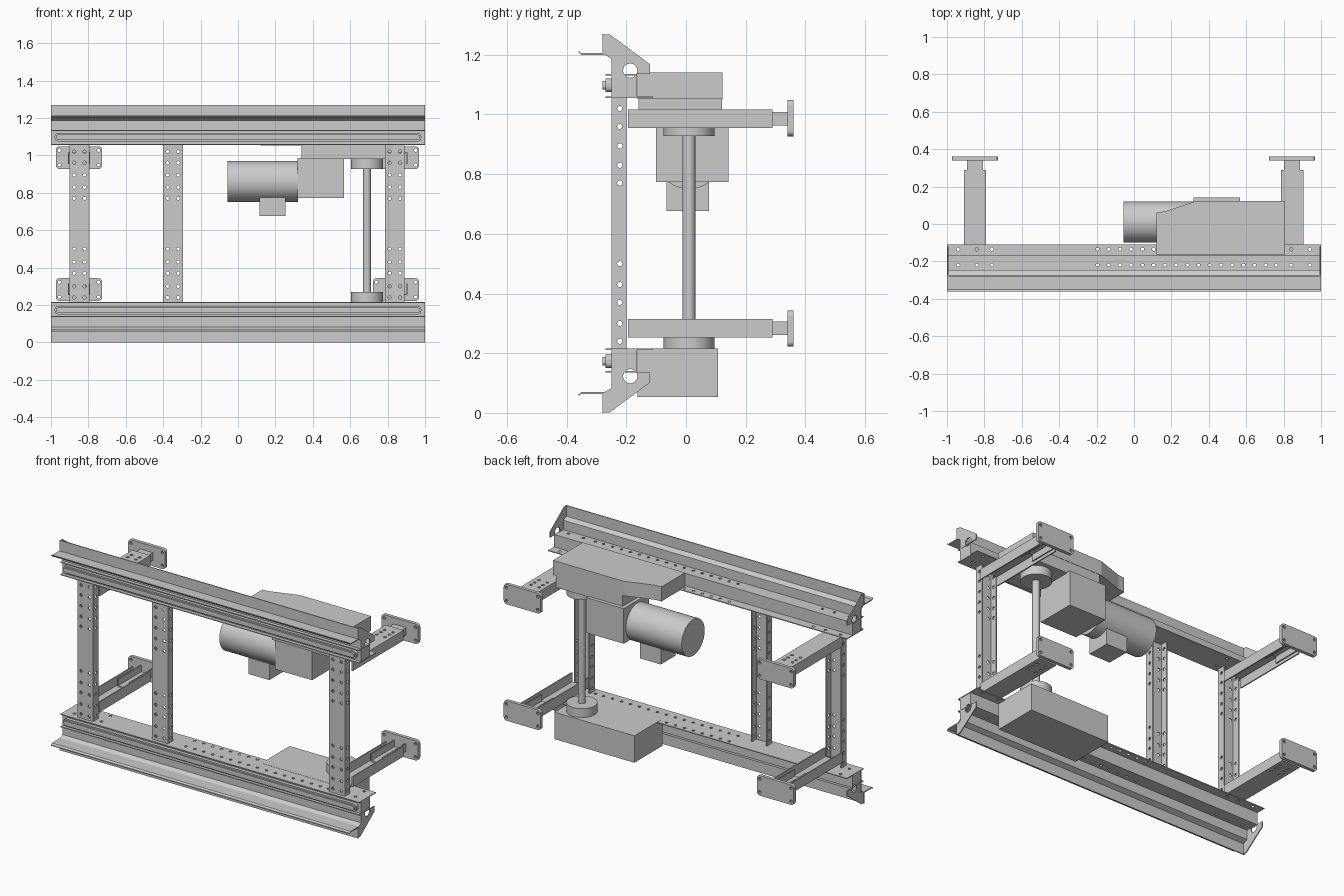
import bpy, bmesh, math

if "Cube" in bpy.data.objects:
    bpy.data.objects.remove(bpy.data.objects["Cube"])

H = 1.27  # overall height: lower parts mirror upper ones about H / 2


def make(name, bm):
    bmesh.ops.recalc_face_normals(bm, faces=bm.faces)
    me = bpy.data.meshes.new(name)
    bm.to_mesh(me)
    bm.free()
    ob = bpy.data.objects.new(name, me)
    bpy.context.collection.objects.link(ob)
    return ob


def to3(axis, u, v, w):
    return {'x': (w, u, v), 'y': (u, w, v), 'z': (u, v, w)}[axis]


def add_prism(bm, pts, axis, a, b):
    lo = [bm.verts.new(to3(axis, u, v, a)) for u, v in pts]
    hi = [bm.verts.new(to3(axis, u, v, b)) for u, v in pts]
    bm.faces.new(lo)
    bm.faces.new(hi)
    n = len(pts)
    for i in range(n):
        j = (i + 1) % n
        bm.faces.new((lo[i], lo[j], hi[j], hi[i]))


def prism(name, pts, axis, a, b):
    bm = bmesh.new()
    add_prism(bm, pts, axis, a, b)
    return make(name, bm)


def rect(u0, u1, v0, v1):
    return [(u0, v0), (u1, v0), (u1, v1), (u0, v1)]


def box(name, x0, x1, y0, y1, z0, z1):
    return prism(name, rect(x0, x1, y0, y1), 'z', z0, z1)


def circle(u, v, r, n=12):
    return [(u + r * math.cos(2 * math.pi * i / n), v + r * math.sin(2 * math.pi * i / n)) for i in range(n)]


def rounded(u0, u1, v0, v1, r, n=4):
    pts = []
    for k, (u, v) in enumerate([(u1 - r, v1 - r), (u0 + r, v1 - r), (u0 + r, v0 + r), (u1 - r, v0 + r)]):
        for i in range(n + 1):
            t = math.pi / 2 * (k + i / n)
            pts.append((u + r * math.cos(t), v + r * math.sin(t)))
    return pts


def channel(u0, u1, v0, v1, t=0.007):
    """U profile, web at v1, open towards v0."""
    return [(u0, v0), (u0, v1), (u1, v1), (u1, v0), (u1 - t, v0), (u1 - t, v1 - t), (u0 + t, v1 - t), (u0 + t, v0)]


def drill(ob, holes, axis, a, b, r=0.009, n=10):
    bm = bmesh.new()
    for u, v in holes:
        add_prism(bm, circle(u, v, r, n), axis, a, b)
    cut = make("hole_cutter", bm)
    cut.hide_render = True
    m = ob.modifiers.new("holes", 'BOOLEAN')
    m.operation, m.solver, m.object = 'DIFFERENCE', 'EXACT', cut
    bpy.context.view_layer.objects.active = ob
    bpy.ops.object.modifier_apply(modifier=m.name)
    bpy.data.objects.remove(cut)


def cylinder(name, axis, u, v, r, a, b, n=48):
    ob = prism(name, circle(u, v, r, n), axis, a, b)
    bpy.ops.object.select_all(action='DESELECT')
    ob.select_set(True)
    bpy.context.view_layer.objects.active = ob
    bpy.ops.object.shade_smooth_by_angle(angle=math.radians(30))
    return ob


mirrored = []  # upper parts repeated at the bottom

# Long rails: front guard with lip, flanges, web and belt track
guard = [(-.28, 1.27), (-.28, 1.206), (-.35, 1.206), (-.36, 1.213), (-.36, 1.208), (-.351, 1.2), (-.272, 1.2),
         (-.25, 1.187), (-.25, 1.06), (-.245, 1.06), (-.245, 1.192), (-.274, 1.206), (-.274, 1.27)]
mirrored.append(prism("guard_rail", guard, 'x', -1, 1))
lower = box("post_flange", -1, 1, -.27, -.11, 1.055, 1.06)
upper = box("inner_flange", -1, 1, -.27, -.165, 1.13, 1.135)
ends = [s * x for s in (-1, 1) for x in (.94, .84, .76)]
mid = [-.195 + .06 * i for i in range(16)]
rows = [(x, -.22) for x in ends + mid] + [(x, -.135) for x in ends + mid]
drill(lower, rows, 'z', 1.04, 1.07)
drill(upper, [p for p in rows if p[1] < -.2], 'z', 1.12, 1.145)
mirrored += [lower, upper, box("rail_web", -1, 1, -.17, -.165, 1.06, 1.13)]
mirrored.append(prism("belt_track", rounded(-.98, .98, 1.075, 1.12, .018), 'y', -.27, -.25))
mirrored.append(prism("belt_track_face", rounded(-.972, .972, 1.083, 1.112, .012), 'y', -.28, -.27))

# Gusset plates closing the rail ends
gusset = [(-.278, 1.268), (-.255, 1.268), (-.12, 1.168), (-.12, 1.135), (-.165, 1.135), (-.165, 1.06),
          (-.248, 1.06), (-.248, 1.19), (-.278, 1.206)]
for side, x in (("left", -.998), ("right", .992)):
    g = prism(side + "_end_gusset", gusset, 'x', x, x + .006)
    drill(g, [(-.187, 1.147)], 'x', x - .02, x + .03, r=.024, n=20)
    mirrored.append(g)

# Arms with sliding wall brackets
for side, x in (("left", -.85), ("right", .845)):
    arm = prism(side + "_arm", channel(x - .06, x + .06, .955, 1.017), 'y', -.195, .29)
    drill(arm, [(x + d, y) for d in (-.028, .028) for y in (.16, .2, .235)], 'z', 1.0, 1.03)
    slide = prism(side + "_arm_slide", channel(x - .042, x + .042, .963, 1.009), 'y', .12, .342)
    foot = prism(side + "_wall_plate", rounded(x - .123, x + .123, .927, 1.048, .018), 'y', .34, .36)
    drill(foot, [(x + d, z) for d in (-.105, .105) for z in (.948, 1.027)], 'y', .32, .38)
    mirrored += [arm, slide, foot]

# Upright channel posts, open at the back
levels = [.24, .3, .37, .43, .5, .77, .83, .895, .96, 1.02]
for name, x in (("left_post", -.848), ("middle_post", -.348), ("right_post", .838)):
    pts = [(u, -.45 - v) for u, v in channel(x - .053, x + .053, -.25, -.2)]
    post = prism(name, pts, 'z', .21, 1.06)
    drill(post, [(x + d, z) for d in (-.028, .028) for z in levels], 'y', -.27, -.22)
    drill(post, [(-.222, z) for z in levels], 'x', x - .1, x + .1)

# Drive covers
box("drive_cover_base", .34, .787, -.16, .12, .98, 1.055)
prism("upper_drive_cover", [(.12, -.163), (.12, .062), (.165, .067), (.33, .122), (.805, .122), (.805, -.163)],
      'z', 1.052, 1.14)
box("lower_drive_cover", .27, .805, -.163, .108, .053, .216)

# Motor, gearbox and terminal box
box("gearbox", .318, .566, -.1, .142, .773, .985)
cylinder("motor", 'x', .01, .86, .11, -.055, .32)
box("terminal_box", .115, .255, -.065, .077, .677, .775)

# Vertical drive shaft with bearing hubs
cylinder("drive_shaft", 'z', .69, .01, .021, .22, 1.0)
cylinder("upper_hub", 'z', .69, .01, .085, .928, .985)
cylinder("lower_hub", 'z', .69, .01, .085, .214, .27)

# Mirror the rail assemblies and arms to the bottom
for ob in mirrored:
    low = ob.copy()
    low.data = ob.data.copy()
    low.name = "lower_" + ob.name
    for v in low.data.vertices:
        v.co.z = H - v.co.z
    low.data.flip_normals()
    bpy.context.collection.objects.link(low)
